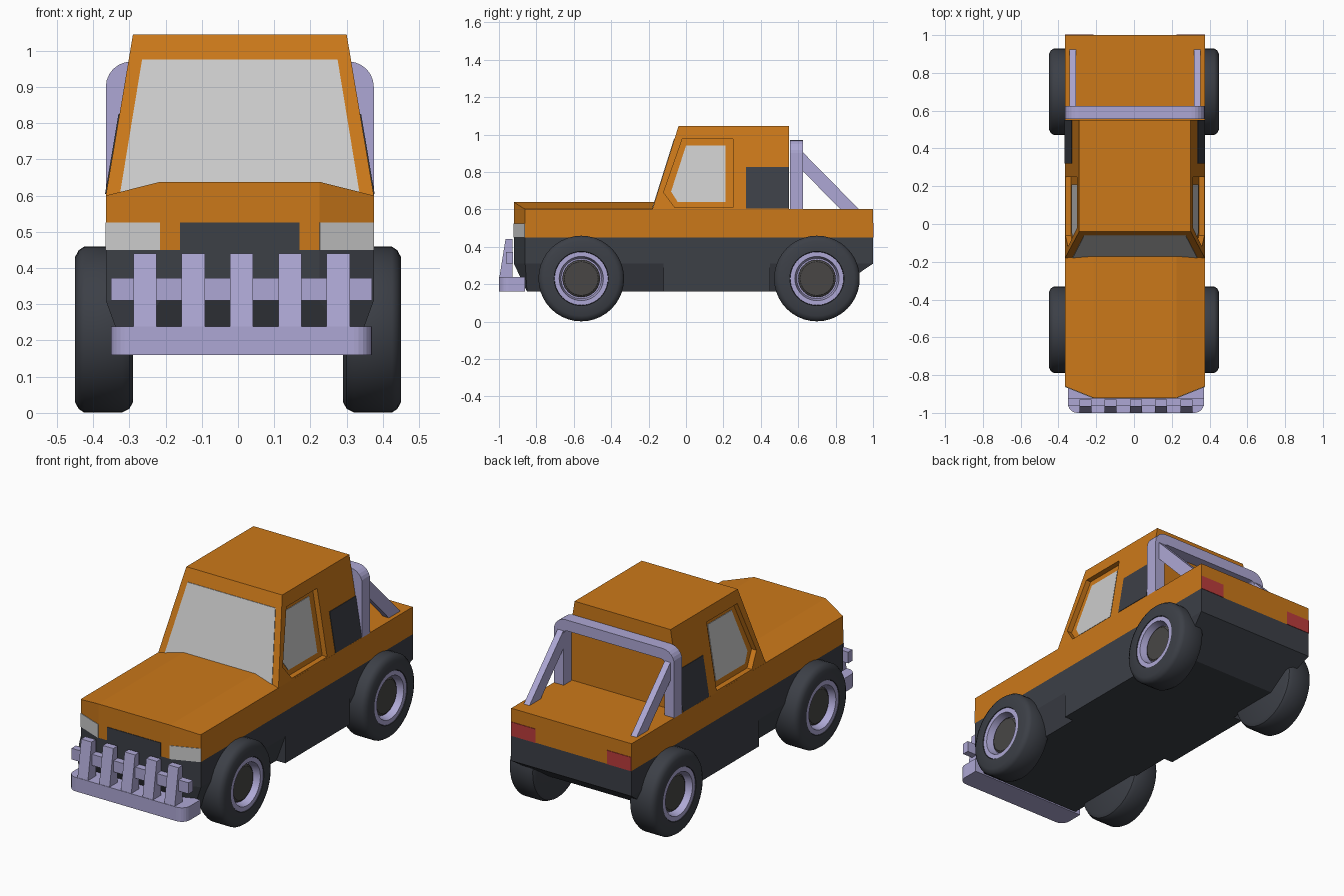
import bpy, bmesh
from math import sin, cos, pi
from mathutils import Vector

if "Cube" in bpy.data.objects:
    bpy.data.objects.remove(bpy.data.objects["Cube"])


def material(name, rgb):
    m = bpy.data.materials.new(name)
    m.diffuse_color = (*rgb, 1)
    m.use_nodes = True
    m.node_tree.nodes["Principled BSDF"].inputs["Base Color"].default_value = m.diffuse_color
    return m


ORANGE = material("orange_paint", (0.60, 0.19, 0.01))
DARK = material("dark_trim", (0.045, 0.05, 0.062))
METAL = material("lavender_metal", (0.42, 0.39, 0.66))
GLASS = material("glass", (0.55, 0.55, 0.55))
RED = material("red_light", (0.5, 0.045, 0.045))
HUB = material("hub_grey", (0.065, 0.062, 0.06))
CX = 0.005  # the body sits slightly off the wheel centre line


def finish(bm, name, mat, dx=CX):
    bmesh.ops.recalc_face_normals(bm, faces=bm.faces)
    me = bpy.data.meshes.new(name)
    bm.to_mesh(me)
    bm.free()
    ob = bpy.data.objects.new(name, me)
    bpy.context.collection.objects.link(ob)
    ob.location.x = dx
    if mat:
        me.materials.append(mat)
    return ob


def hull(name, pts, mat):
    """Convex solid around points given for +x and mirrored to -x."""
    bm = bmesh.new()
    for x, y, z in pts:
        for s in (1, -1):
            bm.verts.new((s * x, y, z))
    bmesh.ops.convex_hull(bm, input=bm.verts)
    bmesh.ops.dissolve_limit(bm, angle_limit=0.01, verts=bm.verts, edges=bm.edges)
    return finish(bm, name, mat)


def prism(name, pts, vec, mat, dx=CX):
    """Polygon swept along a vector."""
    bm = bmesh.new()
    f = bm.faces.new([bm.verts.new(p) for p in pts])
    new = bmesh.ops.extrude_face_region(bm, geom=[f], use_keep_orig=True)["geom"]
    bmesh.ops.translate(bm, vec=Vector(vec), verts=[g for g in new if isinstance(g, bmesh.types.BMVert)])
    return finish(bm, name, mat, dx)


def lathe(name, profile, mat, side, y, z, n=40):
    """Revolve (radius, x) points about the axle."""
    bm = bmesh.new()
    rings = [[bm.verts.new((side * x, y + r * cos(2 * pi * i / n), z + r * sin(2 * pi * i / n)))
              for i in range(n)] for r, x in profile]
    for a, b in zip(rings, rings[1:]):
        for i in range(n):
            j = (i + 1) % n
            bm.faces.new((a[i], a[j], b[j], b[i]))
    bm.faces.new(rings[0])
    bm.faces.new(rings[-1])
    ob = finish(bm, name, mat, 0)
    bpy.context.view_layer.objects.active = ob
    ob.select_set(True)
    bpy.ops.object.shade_smooth_by_angle(angle=0.6)
    ob.select_set(False)


def cab_x(z):
    """Half width of the leaning cab side at a height."""
    return 0.37 - 0.075 * (z - 0.6) / 0.445


def arc(cx, cz, r, a0, a1, n=6):
    return [(cx + r * cos(a0 + (a1 - a0) * i / n), cz + r * sin(a0 + (a1 - a0) * i / n)) for i in range(n + 1)]


# lower body: front, sill and rear sections
nose = [(0.37, -0.86), (0.22, -0.92)]
hull("lower_body_front", [(x, y, z) for z in (0.31, 0.45) for x, y in nose + [(0.37, -0.12)]]
     + [(0.315, -0.12, 0.16), (0.315, -0.85, 0.16)], DARK)
hull("lower_body_sill", [(0.37, y, z) for y in (-0.12, 0.45) for z in (0.16, 0.45)], DARK)
hull("lower_body_rear", [(0.37, y, z) for y in (0.45, 1.0) for z in (0.31, 0.45)]
     + [(0.315, 0.45, 0.16), (0.315, 0.78, 0.16)], DARK)

# painted belt, bed and hood
hull("upper_body", [(x, y, z) for z in (0.45, 0.602) for x, y in nose + [(0.37, 1.0)]], ORANGE)
hull("hood", [(x, y, 0.6) for x, y in nose + [(0.37, -0.15)]]
     + [(0.22, -0.92, 0.638), (0.22, -0.15, 0.638)], ORANGE)

# cab with windscreen
cab = hull("cab", [(0.37, -0.18, 0.6), (0.295, -0.04, 1.045), (0.37, 0.55, 0.6), (0.295, 0.55, 1.045)], ORANGE)


def screen_y(z):
    return -0.18 + 0.14 * (z - 0.6) / 0.445


prism("windscreen", [(x, screen_y(z) - 0.003, z) for x, z in
                     ((-0.33, 0.61), (0.33, 0.61), (0.27, 0.975), (-0.27, 0.975))], (0, 0.004, 0), GLASS)

# recessed side windows and dark rear quarter panels
opening = [(-0.12, 0.69), (-0.06, 0.61), (0.25, 0.61), (0.25, 0.975), (-0.02, 0.975)]
pane = [(-0.08, 0.695), (-0.045, 0.64), (0.21, 0.64), (0.21, 0.94), (0.0, 0.94)]
quarter = [(0.32, 0.605), (0.55, 0.605), (0.55, 0.825), (0.32, 0.825)]
for s, side in ((1, "right"), (-1, "left")):
    cut = prism(side + "_window_cutter", [(s * (cab_x(z) - 0.03), y, z) for y, z in opening],
                (s * 0.2, 0, 0), None)
    cut.hide_render = True
    cut.hide_set(True)
    mod = cab.modifiers.new(side + "_window", "BOOLEAN")
    mod.operation, mod.object, mod.solver = "DIFFERENCE", cut, "EXACT"
    prism(side + "_window", [(s * (cab_x(z) - 0.033), y, z) for y, z in pane], (s * 0.006, 0, 0), GLASS)
    prism(side + "_quarter_panel", [(s * (cab_x(z) - 0.003), y, z) for y, z in quarter],
          (s * 0.006, 0, 0), DARK)
    # headlight on the chamfered corner, tail light on the flat back
    prism(side + "_headlight", [(s * 0.22, -0.92, 0.45), (s * 0.37, -0.86, 0.45),
                                (s * 0.37, -0.86, 0.525), (s * 0.22, -0.92, 0.525)],
          (s * 0.001, -0.003, 0), GLASS)
    prism(side + "_tail_light", [(s * x, 1.0, z) for x, z in
                                 ((0.22, 0.45), (0.37, 0.45), (0.37, 0.527), (0.22, 0.527))],
          (0, 0.003, 0), RED)
    # sloping roll bar strut
    prism(side + "_roll_bar_strut", [(s * 0.312, y, z) for y, z in
                                     ((0.61, 0.92), (0.925, 0.6), (0.825, 0.6), (0.61, 0.82))],
          (s * 0.035, 0, 0), METAL)

# grille
prism("grille", [(x, -0.92, z) for x, z in ((-0.165, 0.45), (0.165, 0.45), (0.165, 0.525), (-0.165, 0.525))],
      (0, -0.003, 0), DARK)


# roll bar hoop
def hoop(w, h, r):
    return ([(w, 0.6)] + arc(w - r, h - r, r, 0, pi / 2)
            + arc(r - w, h - r, r, pi / 2, pi) + [(-w, 0.6)])


prism("roll_bar", [(x, 0.555, z) for x, z in hoop(0.37, 0.97, 0.07) + hoop(0.31, 0.91, 0.02)[::-1]],
      (0, 0.07, 0), METAL)

# front bumper and guard bars
plan = ([(0.36, -0.86)] + arc(0.31, -0.95, 0.05, 0, -pi / 2)
        + arc(-0.31, -0.95, 0.05, -pi / 2, -pi) + [(-0.36, -0.86)])
prism("bumper", [(x, y, 0.16) for x, y in plan], (0, 0, 0.078), METAL, 0.01)
for i in range(5):
    x = (i - 2) * 0.1335
    prism(f"guard_bar_{i + 1}", [(x - 0.032, y, z) for y, z in
                                 ((-0.998, 0.235), (-0.965, 0.44), (-0.928, 0.44), (-0.928, 0.235))],
          (0.064, 0, 0), METAL, 0.01)
prism("guard_crossbar", [(-0.36, y, z) for y, z in
                         ((-0.963, 0.31), (-0.963, 0.372), (-0.925, 0.372), (-0.925, 0.31))],
      (0.72, 0, 0), METAL, 0.01)

# wheels: tyre, rim and hub
tyre = [(0.2, 0.29), (0.219, 0.3), (0.229, 0.32), (0.229, 0.425), (0.219, 0.44), (0.2, 0.45),
        (0.145, 0.45), (0.14, 0.39)]
rim = [(0.143, 0.385), (0.143, 0.447), (0.118, 0.447), (0.108, 0.4)]
hub = [(0.1, 0.39), (0.1, 0.415), (0.09, 0.422)]
for y, end in ((-0.56, "front"), (0.70, "rear")):
    for s, side in ((1, "right"), (-1, "left")):
        for part, profile, mat in (("tyre", tyre, DARK), ("rim", rim, METAL), ("hub", hub, HUB)):
            lathe(f"{end}_{side}_{part}", profile, mat, s, y, 0.23)
